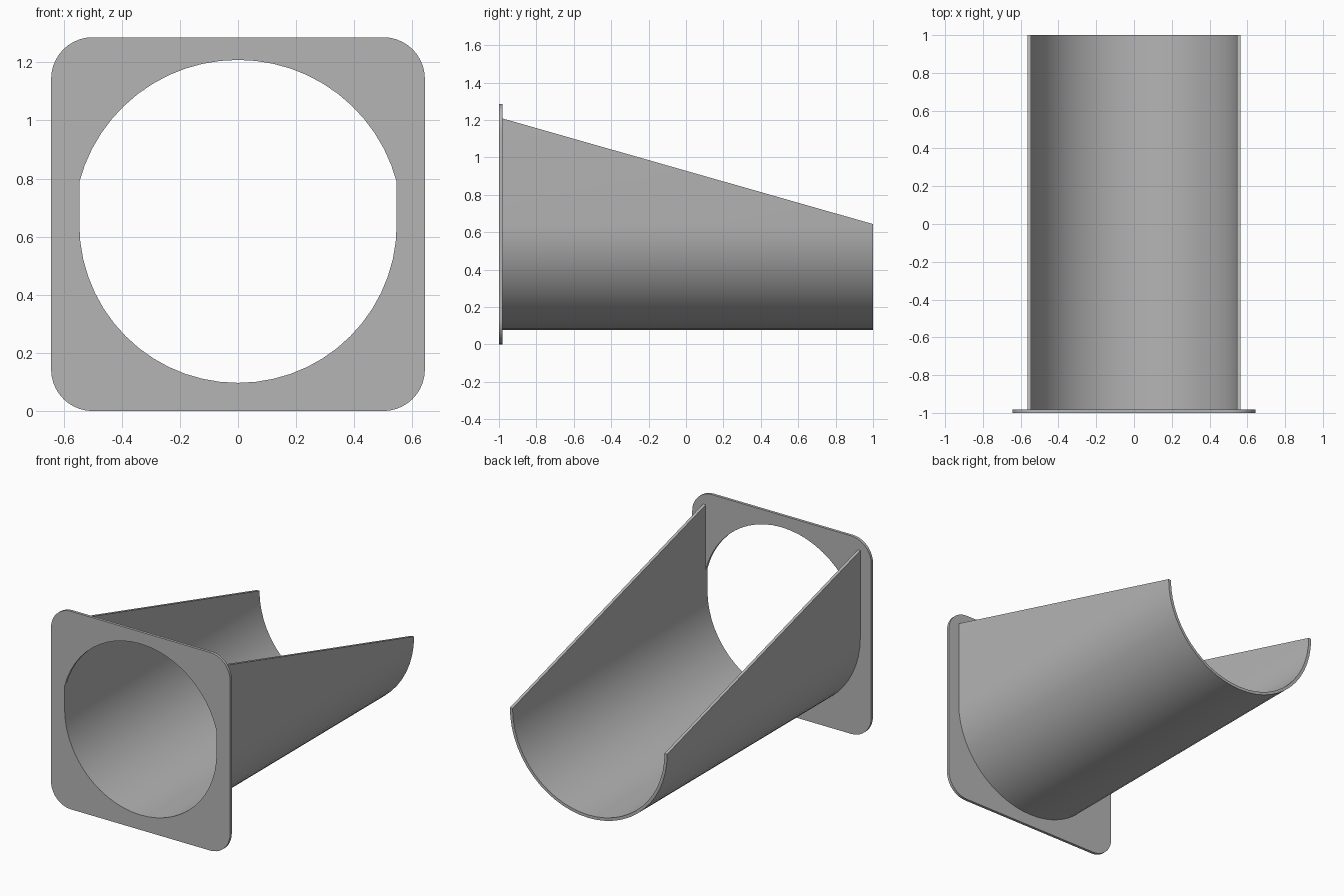
import bpy, bmesh
from math import sin, cos, pi, acos, radians

cube = bpy.data.objects.get("Cube")
if cube:
    bpy.data.objects.remove(cube, do_unlink=True)

HALF = 0.643           # half width of the flange, and height of the pipe axis
CORNER = 0.143
R_OUT, R_IN = 0.565, 0.546
FRONT, BACK, FLANGE_BACK = -1.0, 1.0, -0.982

grey = bpy.data.materials.new("grey")
grey.use_nodes = True
grey.diffuse_color = (0.46, 0.46, 0.46, 1)
grey.node_tree.nodes["Principled BSDF"].inputs["Base Color"].default_value = (0.46, 0.46, 0.46, 1)


def arc(cx, cz, r, start, end, steps):
    return [(cx + r * cos(start + (end - start) * i / steps),
             cz + r * sin(start + (end - start) * i / steps)) for i in range(steps + 1)]


def finish(bm, name):
    bmesh.ops.remove_doubles(bm, verts=bm.verts, dist=0.0001)
    bmesh.ops.recalc_face_normals(bm, faces=bm.faces)
    mesh = bpy.data.meshes.new(name)
    bm.to_mesh(mesh)
    bm.free()
    mesh.materials.append(grey)
    obj = bpy.data.objects.new(name, mesh)
    bpy.context.collection.objects.link(obj)
    bpy.ops.object.select_all(action='DESELECT')
    obj.select_set(True)
    bpy.context.view_layer.objects.active = obj
    bpy.ops.object.shade_smooth_by_angle(angle=radians(30))
    return obj


# Flange: rounded square with a round opening, narrowed where the channel walls enter
bm = bmesh.new()
inset = HALF - CORNER
outline = []
for k, (sx, sz) in enumerate([(1, 1), (-1, 1), (-1, -1), (1, -1)]):
    outline += arc(sx * inset, HALF + sz * inset, CORNER, k * pi / 2, (k + 1) * pi / 2, 10)
kink = acos(R_IN / R_OUT)
opening = arc(0, HALF, R_OUT, kink, pi - kink, 24) + arc(0, HALF, R_IN, pi, 2 * pi, 28)
edges = []
for loop in (outline, opening):
    verts = [bm.verts.new((x, FRONT, z)) for x, z in loop]
    edges += [bm.edges.new((v, verts[i - 1])) for i, v in enumerate(verts)]
bmesh.ops.triangle_fill(bm, edges=edges, use_beauty=True)
sheet = bmesh.ops.extrude_face_region(bm, geom=bm.faces[:])
moved = [g for g in sheet["geom"] if isinstance(g, bmesh.types.BMVert)]
bmesh.ops.translate(bm, verts=moved, vec=(0, FLANGE_BACK - FRONT, 0))
finish(bm, "flange")

# Channel: half pipe whose straight walls taper down to the axis at the back
bm = bmesh.new()


def section(y, r, top):
    points = [(-r, top)] + arc(0, HALF, r, pi, 2 * pi, 28) + [(r, top)]
    return [bm.verts.new((x, y, z)) for x, z in points]


top_front = HALF + R_OUT
rings = [section(FLANGE_BACK, R_OUT, top_front), section(BACK, R_OUT, HALF),
         section(BACK, R_IN, HALF), section(FLANGE_BACK, R_IN, top_front)]
bmesh.ops.remove_doubles(bm, verts=[], dist=0)
for a, b in zip(rings, rings[1:] + rings[:1]):
    for i in range(len(a) - 1):
        bm.faces.new((a[i], a[i + 1], b[i + 1], b[i]))
for end in (0, -1):
    bm.faces.new([ring[end] for ring in rings])
finish(bm, "channel")
